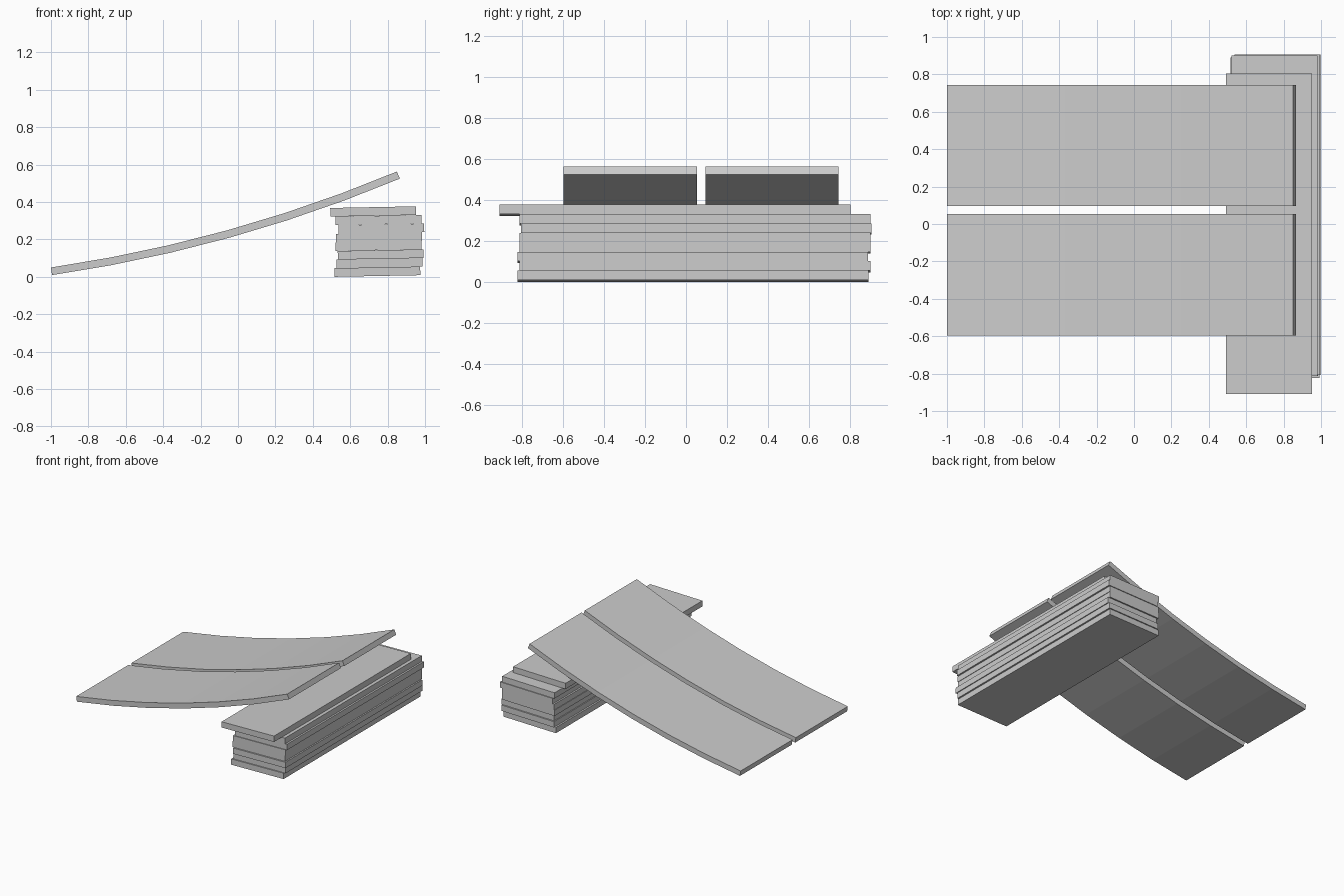
import bpy, bmesh, math
from mathutils import Matrix

if "Cube" in bpy.data.objects:
    bpy.data.objects.remove(bpy.data.objects["Cube"])


def make_object(name, bm):
    bmesh.ops.recalc_face_normals(bm, faces=bm.faces)
    mesh = bpy.data.meshes.new(name)
    bm.to_mesh(mesh)
    bm.free()
    obj = bpy.data.objects.new(name, mesh)
    bpy.context.collection.objects.link(obj)
    return obj


# Stack of loosely piled planks: centre x, centre y, bottom to top
SIZE = (0.459, 1.713, 0.046)
TILT = math.radians(-1.1)
offsets = [(0.745, 0.035), (0.757, 0.044), (0.763, 0.033), (0.751, 0.044),
           (0.754, 0.044), (0.766, 0.050), (0.751, 0.044), (0.723, -0.053)]
for i, (x, y) in enumerate(offsets):
    bm = bmesh.new()
    bmesh.ops.create_cube(bm, size=1)
    bmesh.ops.scale(bm, vec=SIZE, verts=bm.verts)
    bmesh.ops.rotate(bm, matrix=Matrix.Rotation(TILT, 3, 'Y'), verts=bm.verts)
    z = 0.0045 + (i + 0.5) * SIZE[2]
    bmesh.ops.translate(bm, vec=(x, y, z), verts=bm.verts)
    make_object(f"stack_plank_{i + 1}", bm)

# Curved ramp profile: upper line, then the lower line offset by the thickness
SEGMENTS, STEP, LENGTH, THICK = 6, 2.4, 0.3207, 0.041
x, z = -1.0, 0.050
upper, lower = [], []
for i in range(SEGMENTS + 1):
    joint = math.radians(8.3 + STEP * i)
    upper.append((x, z))
    lower.append((x + THICK * math.sin(joint), z - THICK * math.cos(joint)))
    slope = math.radians(9.5 + STEP * i)
    x += LENGTH * math.cos(slope)
    z += LENGTH * math.sin(slope)


# Two bent boards side by side leaning on the stack
def ramp_board(name, y0, y1):
    bm = bmesh.new()
    rings = []
    for (ux, uz), (lx, lz) in zip(upper, lower):
        rings.append([bm.verts.new(p) for p in
                      ((ux, y0, uz), (ux, y1, uz), (lx, y1, lz), (lx, y0, lz))])
    for a, b in zip(rings, rings[1:]):
        for k in range(4):
            n = (k + 1) % 4
            bm.faces.new((a[k], a[n], b[n], b[k]))
    bm.faces.new(rings[0])
    bm.faces.new(rings[-1])
    make_object(name, bm)


ramp_board("ramp_board_front", -0.597, 0.053)
ramp_board("ramp_board_back", 0.095, 0.744)
